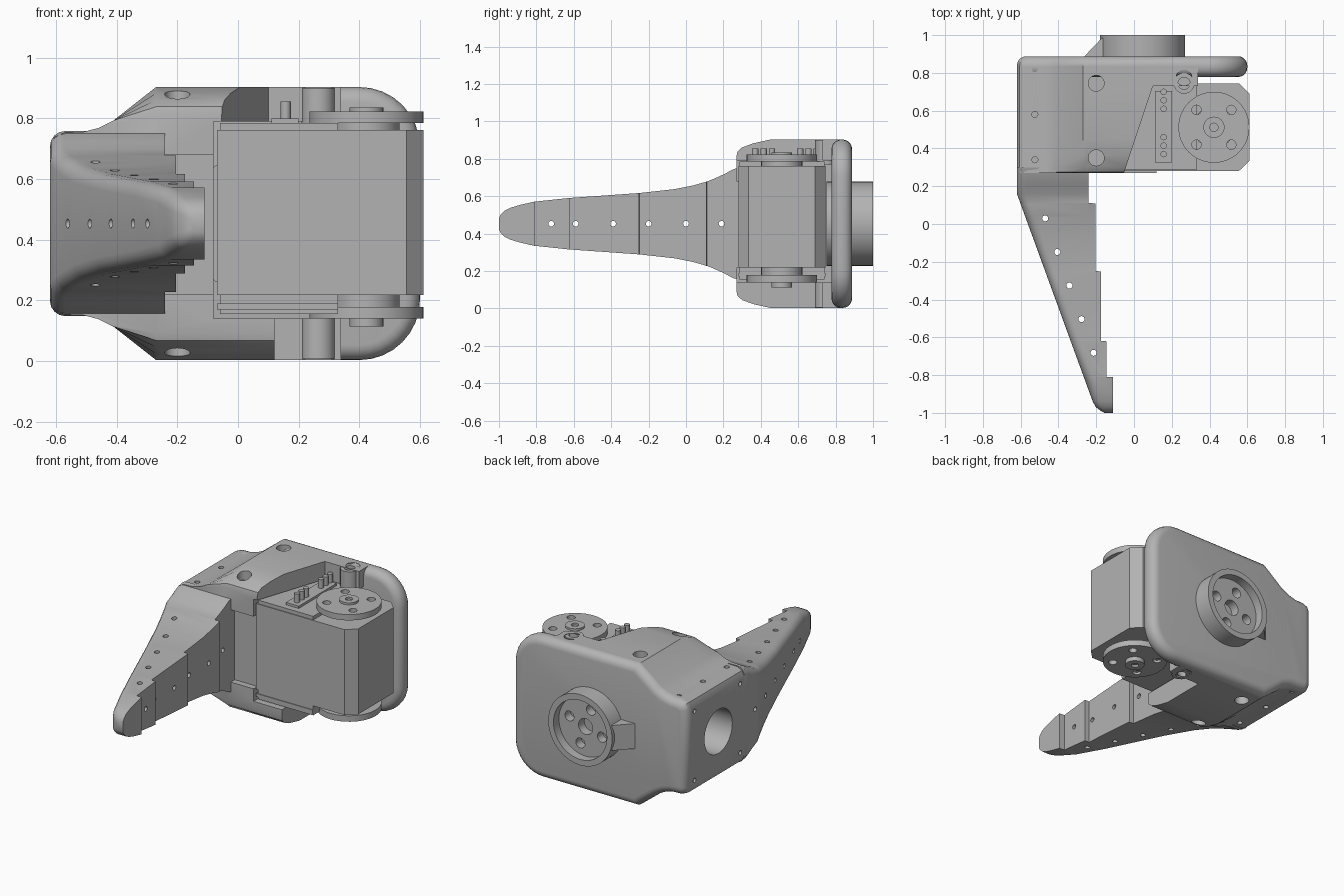
import bpy, bmesh
from math import pi, sin, cos
from mathutils import Matrix, Vector

if "Cube" in bpy.data.objects:
    bpy.data.objects.remove(bpy.data.objects["Cube"])

MID = 0.453  # height of the symmetry plane
grey = bpy.data.materials.new("plain grey")
grey.use_nodes = True
grey.diffuse_color = (0.45, 0.45, 0.45, 1)
grey.node_tree.nodes["Principled BSDF"].inputs["Base Color"].default_value = grey.diffuse_color
parts = []


def finish(name, bm):
    bmesh.ops.recalc_face_normals(bm, faces=bm.faces)
    mesh = bpy.data.meshes.new(name)
    bm.to_mesh(mesh)
    bm.free()
    mesh.materials.append(grey)
    obj = bpy.data.objects.new(name, mesh)
    bpy.context.collection.objects.link(obj)
    parts.append(obj)
    return obj


def loft_into(bm, rings):
    loops = [[bm.verts.new(p) for p in ring] for ring in rings]
    n = len(loops[0])
    for a, b in zip(loops, loops[1:]):
        for i in range(n):
            j = (i + 1) % n
            bm.faces.new((a[i], a[j], b[j], b[i]))
    bm.faces.new(loops[0])
    bm.faces.new(loops[-1])


def place(u, v, w, axis):
    return {"x": (w, u, v), "y": (u, w, v), "z": (u, v, w)}[axis]


def prism(name, pts, axis, lo, hi):
    bm = bmesh.new()
    loft_into(bm, [[place(u, v, w, axis) for u, v in pts] for w in (lo, hi)])
    return finish(name, bm)


def box(name, x, y, z):
    return prism(name, [(x[0], y[0]), (x[1], y[0]), (x[1], y[1]), (x[0], y[1])], "z", *z)


def circle(u, v, r, n):
    return [(u + r * cos(2 * pi * i / n), v + r * sin(2 * pi * i / n)) for i in range(n)]


def rods(name, centres, r, axis, lo, hi, n=16):
    """Equal cylinders along one axis, gathered in one mesh."""
    bm = bmesh.new()
    for u, v in centres:
        loft_into(bm, [[place(a, b, w, axis) for a, b in circle(u, v, r, n)] for w in (lo, hi)])
    return finish(name, bm)


def apply(obj, mod):
    bpy.context.view_layer.objects.active = obj
    bpy.ops.object.modifier_apply(modifier=mod.name)


def cut(obj, cutter):
    mod = obj.modifiers.new("cut", "BOOLEAN")
    mod.operation, mod.solver, mod.object = "DIFFERENCE", "EXACT", cutter
    apply(obj, mod)
    parts.remove(cutter)
    bpy.data.objects.remove(cutter)


def bevel(obj, width, segments):
    mod = obj.modifiers.new("round", "BEVEL")
    mod.width, mod.segments, mod.limit_method, mod.angle_limit = width, segments, "ANGLE", 0.8
    apply(obj, mod)


# Upper half of the outline seen from the front: (x, height above the middle)
shoulder = [(-0.62, 0.25), (-0.605, 0.285), (-0.57, 0.3), (-0.51, 0.302), (-0.46, 0.315),
            (-0.41, 0.34), (-0.27, 0.45)]
corner = [(0.4 + 0.2 * sin(a * pi / 16), 0.25 + 0.2 * cos(a * pi / 16)) for a in range(9)]


def mirrored(half):
    return half + [(x, -h) for x, h in reversed(half)]


# Rounded back plate
back_plate = prism("back_plate", [(x, MID + h) for x, h in mirrored(shoulder + corner)],
                   "y", 0.778, 0.888)
bevel(back_plate, 0.05, 5)

# Housing with its top and bottom edges eased toward the front
outline = mirrored(shoulder + [(0.34, 0.45)])
bm = bmesh.new()
loft_into(bm, [[(x, y, MID + max(-lim, min(lim, h))) for x, h in outline]
               for y, lim in ((0.27, 0.36), (0.275, 0.385), (0.3, 0.408), (0.36, 0.43),
                              (0.45, 0.45), (0.835, 0.45))])
housing = finish("housing", bm)
cut(housing, box("cavity", (-0.08, 0.5), (0.1, 0.79), (0.14, 0.79)))
cut(housing, prism("upper_opening", [(-0.077, 0.2), (0.1, 0.73), (0.5, 0.73), (0.5, 0.2)],
                   "z", 0.5, 1.1))
cut(housing, box("lower_opening", (0.12, 0.5), (0.2, 0.73), (-0.1, 0.5)))
cut(housing, box("front_recess", (-0.24, -0.05), (0.1, 0.31), (0.22, 0.68)))
cut(housing, rods("side_bore", [(0.56, MID)], 0.14, "x", -0.8, -0.2, 40))
cut(housing, rods("side_holes", [(y, MID + s) for y in (0.34, 0.8) for s in (-0.22, 0.22)],
                  0.014, "x", -0.8, -0.52))
ridge = [(-0.525, y) for y in (0.34, 0.58, 0.82)]
screws = [(-0.2, 0.35), (-0.2, 0.745)]
for lo, hi in ((0.69, 1.0), (-0.1, 0.21)):
    cut(housing, rods("ridge_holes", ridge, 0.016, "z", lo, hi))
for lo, hi in ((0.83, 1.0), (-0.1, 0.075)):
    cut(housing, rods("screw_pockets", screws + [(0.265, 0.775)], 0.042, "z", lo, hi, 24))

# Screw posts beside the openings
for name, lo, hi, end in (("upper_post", 0.77, 0.9, 0.95), ("lower_post", 0.006, 0.14, -0.05)):
    post = rods(name, [(0.265, 0.745)], 0.055, "z", lo, hi, 24)
    cut(post, rods("post_hole", [(0.265, 0.745)], 0.032, "z", (lo + hi) / 2, end))

# Tapered finger, stepped on its inner side
steps = [(-0.81, -0.11), (-0.62, -0.145), (-0.25, -0.175), (0.11, -0.205), (9, -0.24)]
stations = [(-1, 0.03), (-0.99, 0.05), (-0.97, 0.07), (-0.94, 0.085), (-0.89, 0.1), (-0.81, 0.118),
            (-0.62, 0.138), (-0.42, 0.152), (-0.25, 0.164), (-0.06, 0.185), (0.04, 0.205),
            (0.11, 0.225), (0.16, 0.245), (0.21, 0.268), (0.25, 0.29), (0.3, 0.305)]


def finger_ring(y, h):
    inner = next(x for limit, x in steps if y < limit)
    outer = max(-0.62, -0.62 + (0.16 - y) * 0.365)
    if y < -0.95:
        outer += 0.04 * ((-0.95 - y) / 0.05) ** 2
    r = min(0.05, h * 0.6, (inner - outer) * 0.4)
    half = [(inner, h)] + [(outer + r - r * sin(a * pi / 8), h - r + r * cos(a * pi / 8))
                           for a in range(5)]
    return [(x, y, MID + z) for x, z in mirrored(half)]


rings = []
for y, h in stations:
    is_step = any(y == s for s, _ in steps)
    rings += [finger_ring(y + d, h) for d in ((-0.001, 0.001) if is_step else (0,))]
bm = bmesh.new()
loft_into(bm, rings)
finger = finish("finger", bm)
cut(finger, rods("upright_holes", [(-0.47 + 0.064 * i, 0.03 - 0.178 * i) for i in range(5)],
                 0.016, "z", 0, 1))
cut(finger, rods("cross_holes", [(y, MID) for y in (0.19, 0, -0.2, -0.39, -0.59, -0.72)],
                 0.015, "x", -0.9, 0.2))

# Motor body with chamfered outer corners, and its end caps
case = [(-0.07, 0.28), (0.555, 0.28), (0.612, 0.335), (0.612, 0.69), (0.555, 0.745), (-0.07, 0.745)]
prism("motor_body", case, "z", 0.218, 0.762)
box("motor_top_cap", (-0.06, 0.33), (0.285, 0.74), (0.76, 0.785))
box("motor_bottom_cap", (-0.06, 0.33), (0.285, 0.74), (0.155, 0.22))
box("motor_bottom_lip", (-0.07, 0.33), (0.28, 0.745), (0.17, 0.19))

# Output discs with bolt holes and hubs
HX, HY = 0.423, 0.512
bolts = [(HX + a, HY + b) for a in (-0.092, 0.092) for b in (-0.092, 0.092)]
for side, lo, hi, hub in (("upper", 0.785, 0.822, 0.835), ("lower", 0.14, 0.178, 0.113)):
    disc = rods(side + "_disc", [(HX, HY)], 0.188, "z", lo, hi, 48)
    cut(disc, rods("bolt_holes", bolts, 0.025, "z", 0, 1))
    base = 0.75 if side == "upper" else 0.23
    rods(side + "_disc_collar", [(HX, HY)], 0.11, "z", base, (lo + hi) / 2, 32)
    centre = rods(side + "_hub", [(HX, HY)], 0.056, "z", (lo + hi) / 2, hub, 32)
    cut(centre, rods("hub_hole", [(HX, HY)], 0.022, "z", hub - 0.015, hub + 0.015))

# Connector strip and pins
box("connector_strip", (0.11, 0.2), (0.325, 0.705), (0.78, 0.8))
rods("connector_pins", [(0.157, y) for y in (0.37, 0.415, 0.46, 0.61, 0.655, 0.7)],
     0.017, "z", 0.79, 0.855, 12)

# Rear coupling: rimmed cup with bolt holes and a wedge tab
CX = 0.045
coupling = rods("rear_coupling", [(CX, MID)], 0.225, "y", 0.75, 1.0, 56)
cut(coupling, rods("cup", [(CX, MID)], 0.188, "y", 0.945, 1.1, 56))
ring = [(CX + 0.12 * cos(a), MID + 0.12 * sin(a)) for a in (pi * (i / 2 - 0.9) for i in range(4))]
cut(coupling, rods("coupling_holes", ring, 0.032, "y", 0.85, 1.1, 20))
cut(coupling, rods("coupling_bore", [(CX, MID)], 0.05, "y", 0.85, 1.1, 24))
prism("coupling_tab", [(-0.27, 0.88), (-0.17, 0.985), (-0.143, 0.985), (-0.143, 0.88)],
      "z", MID - 0.08, MID + 0.08)

# Smooth curved surfaces, keep hard edges
bpy.ops.object.select_all(action="DESELECT")
for obj in parts:
    obj.select_set(True)
bpy.context.view_layer.objects.active = parts[0]
bpy.ops.object.shade_smooth_by_angle(angle=0.6)
